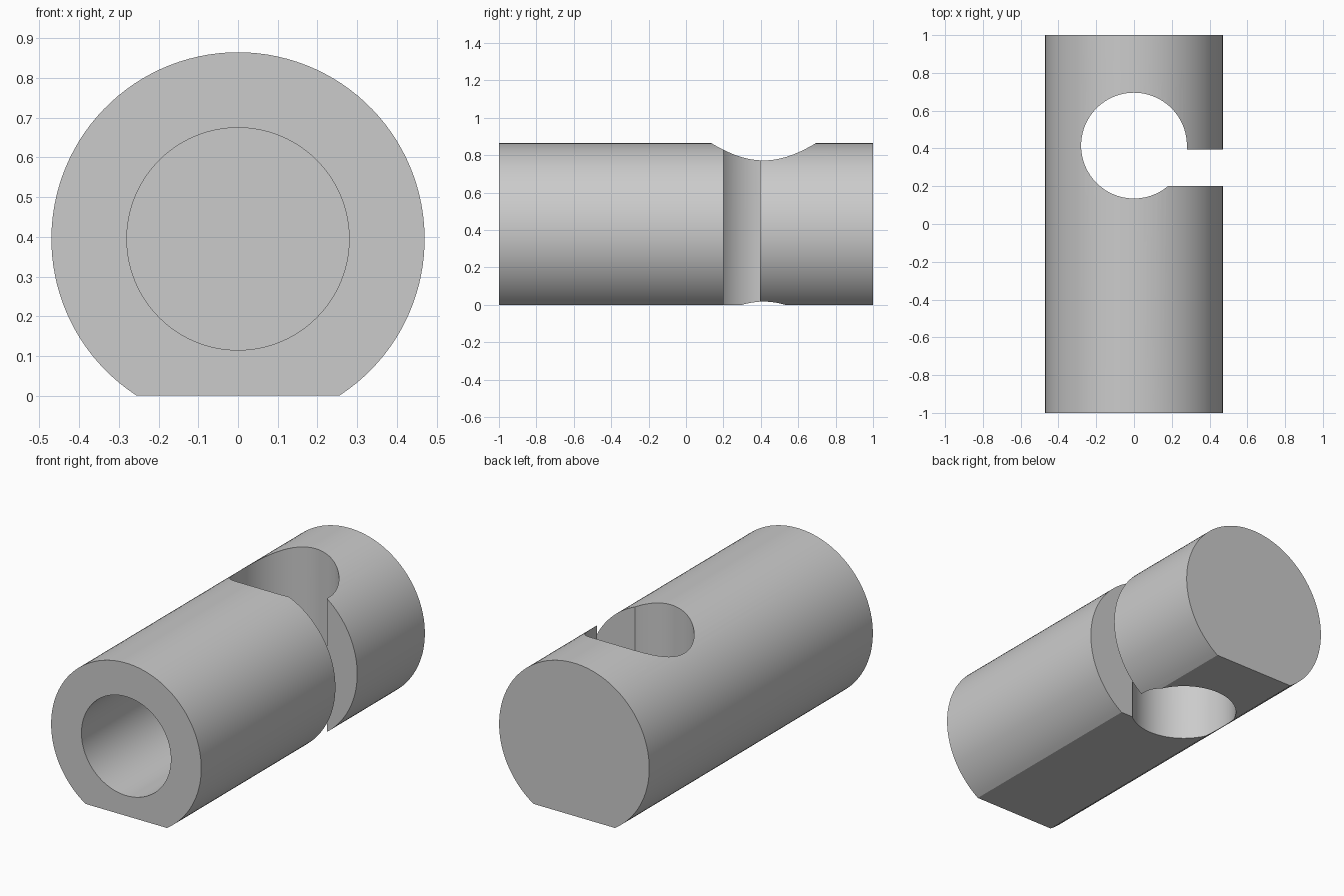
import bpy, bmesh
from math import asin, cos, sin, pi, radians
from mathutils import Matrix, Vector

if "Cube" in bpy.data.objects:
    bpy.data.objects.remove(bpy.data.objects["Cube"])

RADIUS, AXIS_Z, HALF_LENGTH = 0.47, 0.395, 1.0
HOLE_RADIUS, HOLE_Y = 0.28, 0.415
BORE_END = 0.0
SLOT = (0.2, 0.395)

grey = bpy.data.materials.new("plain grey")
grey.use_nodes = True
colour = (0.6, 0.6, 0.6, 1)
grey.diffuse_color = colour
grey.node_tree.nodes["Principled BSDF"].inputs["Base Color"].default_value = colour


def make_object(name, bm):
    bmesh.ops.recalc_face_normals(bm, faces=bm.faces)
    mesh = bpy.data.meshes.new(name)
    bm.to_mesh(mesh)
    bm.free()
    mesh.materials.append(grey)
    obj = bpy.data.objects.new(name, mesh)
    bpy.context.collection.objects.link(obj)
    return obj


def cylinder(name, radius, depth, matrix):
    bm = bmesh.new()
    bmesh.ops.create_cone(bm, cap_ends=True, segments=96, radius1=radius,
                          radius2=radius, depth=depth, matrix=matrix)
    return make_object(name, bm)


# Round bar with a flat underside
bm = bmesh.new()
start = -asin(AXIS_Z / RADIUS)
steps = 96
angles = [start + (pi - 2 * start) * i / steps for i in range(steps + 1)]
profile = [bm.verts.new((RADIUS * cos(a), -HALF_LENGTH, AXIS_Z + RADIUS * sin(a)))
           for a in angles]
face = bm.faces.new(profile)
ext = bmesh.ops.extrude_face_region(bm, geom=[face], use_keep_orig=True)
bmesh.ops.translate(bm, vec=(0, 2 * HALF_LENGTH, 0),
                    verts=[v for v in ext["geom"] if isinstance(v, bmesh.types.BMVert)])
body = make_object("flat_bottomed_bar", bm)

# Blind bore from the front
front = -HALF_LENGTH - 0.2
bore = cylinder("bore_cutter", HOLE_RADIUS, BORE_END - front,
                Matrix.Translation((0, (front + BORE_END) / 2, AXIS_Z))
                @ Matrix.Rotation(pi / 2, 4, "X"))

# Upright through hole
hole = cylinder("cross_hole_cutter", HOLE_RADIUS, 2,
                Matrix.Translation((0, HOLE_Y, AXIS_Z)))

# Side slot opening into the through hole
bm = bmesh.new()
bmesh.ops.create_cube(bm, size=1, matrix=Matrix.Translation(
    (0.4, sum(SLOT) / 2, AXIS_Z)) @ Matrix.Diagonal(Vector((0.7, SLOT[1] - SLOT[0], 2, 1))))
slot = make_object("slot_cutter", bm)

# Cut the openings, then drop the cutters
bpy.ops.object.select_all(action="DESELECT")
body.select_set(True)
bpy.context.view_layer.objects.active = body
for cutter in (bore, hole, slot):
    cutter.hide_render = True
    mod = body.modifiers.new(cutter.name, "BOOLEAN")
    mod.operation = "DIFFERENCE"
    mod.solver = "EXACT"
    mod.object = cutter
    bpy.ops.object.modifier_apply(modifier=mod.name)
    bpy.data.objects.remove(cutter)

bpy.ops.object.shade_smooth_by_angle(angle=radians(20))
